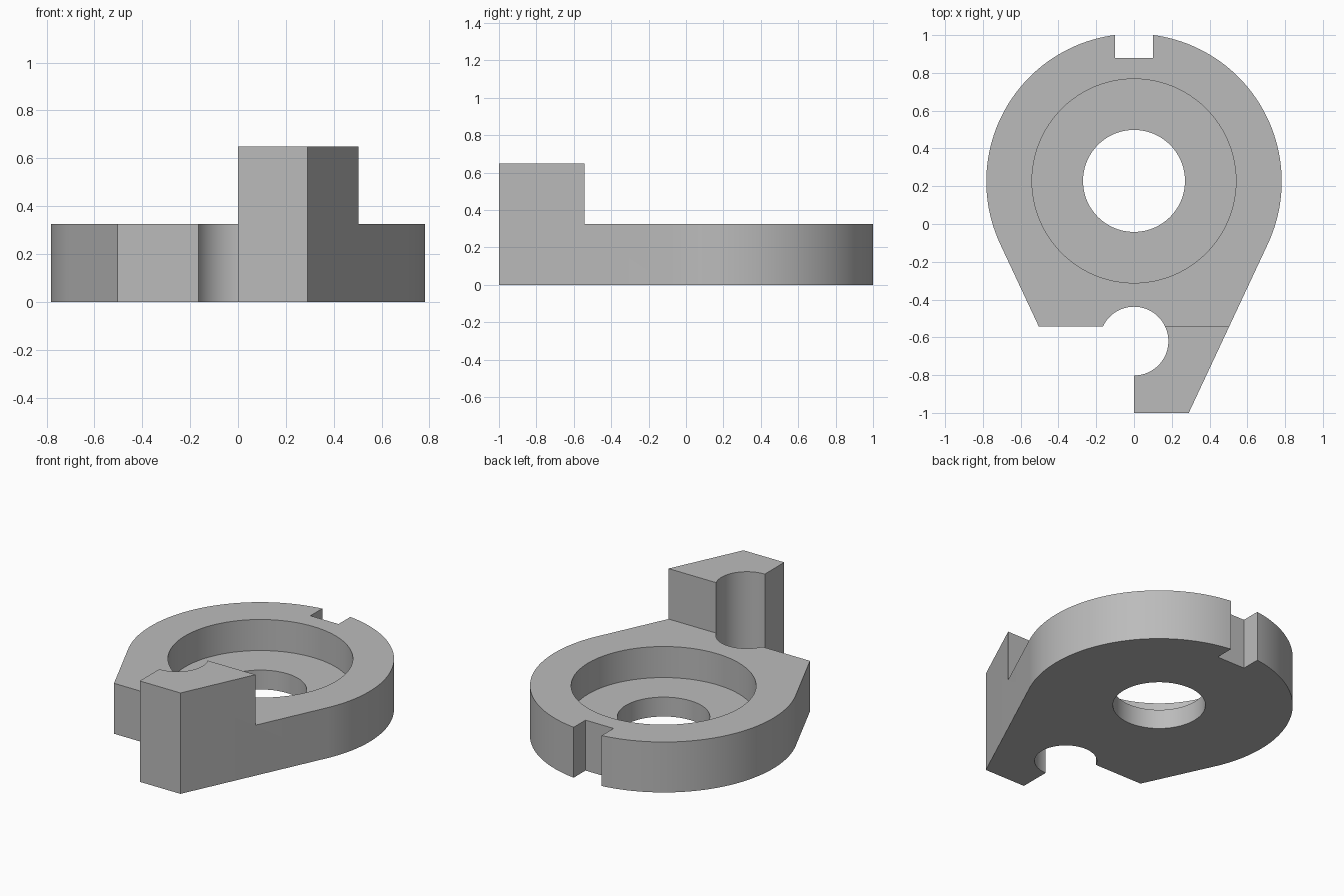
import bpy, bmesh, math

cube = bpy.data.objects.get("Cube")
if cube:
    bpy.data.objects.remove(cube, do_unlink=True)

CY, R = 0.225, 0.782        # centre and radius of the round head
PLATE, LUG = 0.325, 0.65    # heights
STEP = -0.542               # front edge of the plate
FLOOR = 0.125               # bottom of the counterbore

grey = bpy.data.materials.new("plain grey")
grey.use_nodes = True
grey.diffuse_color = (0.5, 0.5, 0.5, 1)
grey.node_tree.nodes["Principled BSDF"].inputs["Base Color"].default_value = (0.5, 0.5, 0.5, 1)


def prism(name, points, z0, z1):
    """Extrude a flat outline from z0 to z1."""
    bm = bmesh.new()
    face = bm.faces.new([bm.verts.new((x, y, z0)) for x, y in points])
    top = bmesh.ops.extrude_face_region(bm, geom=[face])["geom"]
    bmesh.ops.translate(bm, vec=(0, 0, z1 - z0),
                        verts=[v for v in top if isinstance(v, bmesh.types.BMVert)])
    bmesh.ops.recalc_face_normals(bm, faces=bm.faces)
    mesh = bpy.data.meshes.new(name)
    bm.to_mesh(mesh)
    bm.free()
    mesh.materials.append(grey)
    obj = bpy.data.objects.new(name, mesh)
    bpy.context.collection.objects.link(obj)
    return obj


def arc(cy, r, start, end, n):
    angles = [math.radians(start + (end - start) * i / n) for i in range(n + 1)]
    return [(r * math.cos(a), cy + r * math.sin(a)) for a in angles]


def circle(cy, r, n=96):
    return arc(cy, r, 0, 360, n)[:-1]


def rect(x0, x1, y0, y1):
    return [(x0, y0), (x1, y0), (x1, y1), (x0, y1)]


# Full-height teardrop: round head with tangent sides running to the front
body = prism("bracket_body",
             [(-0.29, -1), (0.29, -1)] + arc(CY, R, -24.8, 204.8, 96), 0, LUG)

# Shapes removed from the body
cutters = [
    prism("plate_top_cut", rect(-2, 2, STEP, 2), PLATE, 1),
    prism("front_corner_cut", rect(-2, 0, -2, STEP), -1, 1),
    prism("side_bite_cut", circle(-0.62, 0.182), -1, 1),
    prism("rear_notch_cut", rect(-0.1, 0.1, 0.88, 2), -1, 1),
    prism("counterbore_cut", circle(CY + 0.003, 0.54), FLOOR, 1),
    prism("centre_hole_cut", circle(CY + 0.003, 0.27), -1, 1),
]

bpy.ops.object.select_all(action="DESELECT")
body.select_set(True)
bpy.context.view_layer.objects.active = body
for cutter in cutters:
    mod = body.modifiers.new(cutter.name, "BOOLEAN")
    mod.operation, mod.solver, mod.object = "DIFFERENCE", "EXACT", cutter
    bpy.ops.object.modifier_apply(modifier=mod.name)
    bpy.data.objects.remove(cutter, do_unlink=True)

bpy.ops.object.shade_smooth_by_angle(angle=math.radians(20))
